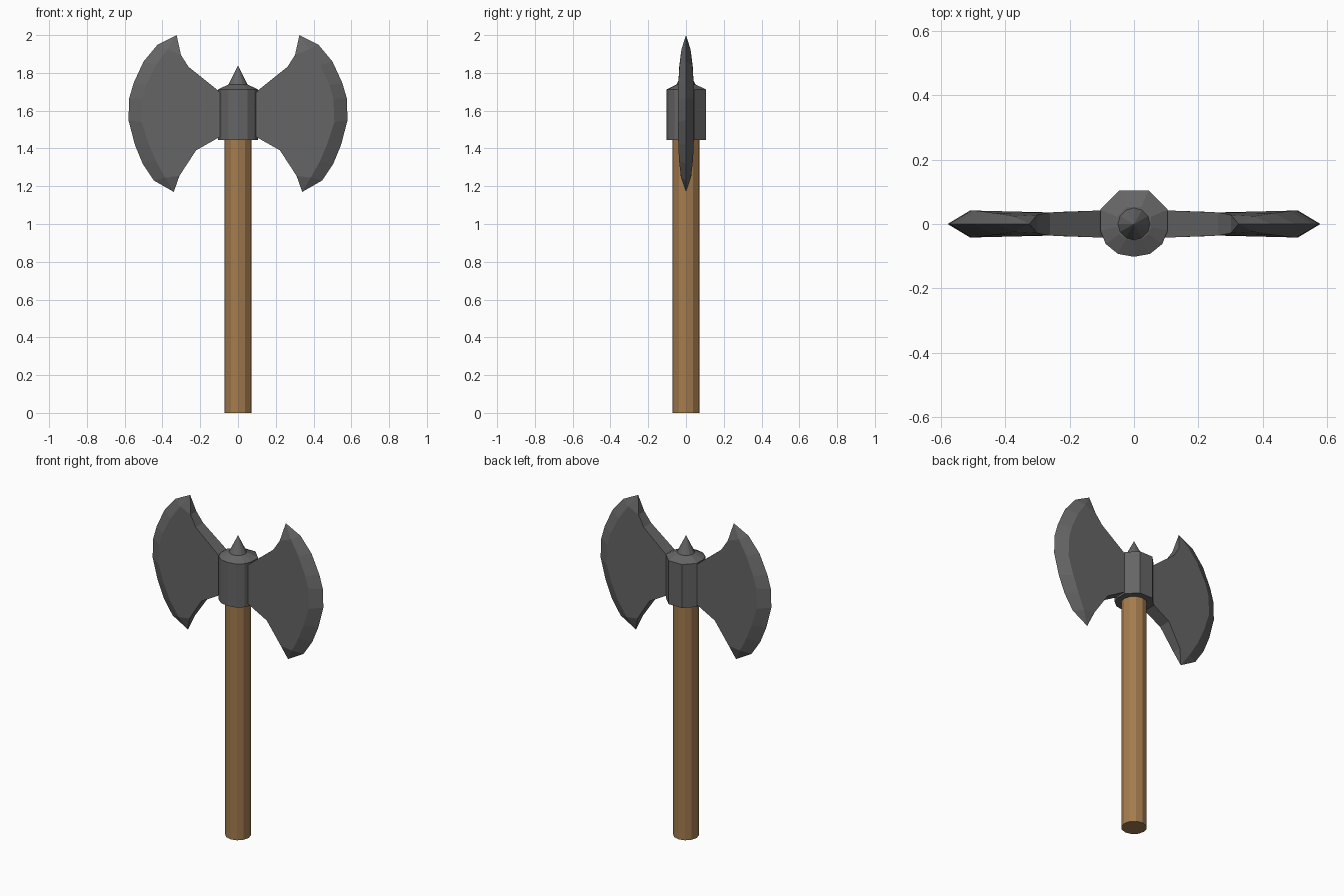
import bpy, bmesh
from math import sin, cos, pi

if "Cube" in bpy.data.objects:
    bpy.data.objects.remove(bpy.data.objects["Cube"])


def material(name, color):
    m = bpy.data.materials.new(name)
    m.diffuse_color = (*color, 1)
    m.use_nodes = True
    m.node_tree.nodes["Principled BSDF"].inputs["Base Color"].default_value = m.diffuse_color
    return m


steel = material("steel", (0.13, 0.13, 0.13))
wood = material("wood", (0.37, 0.2, 0.075))


def finish(name, verts, faces, mat):
    me = bpy.data.meshes.new(name)
    me.from_pydata(verts, [], faces)
    bm = bmesh.new()
    bm.from_mesh(me)
    bmesh.ops.recalc_face_normals(bm, faces=bm.faces)
    bm.to_mesh(me)
    bm.free()
    me.materials.append(mat)
    ob = bpy.data.objects.new(name, me)
    bpy.context.collection.objects.link(ob)
    return ob


def loft(name, rings, mat):
    """Skin a stack of rings with equal point counts and cap both ends."""
    n = len(rings[0])
    verts = [p for r in rings for p in r]
    faces = [(k * n + i, k * n + (i + 1) % n, (k + 1) * n + (i + 1) % n, (k + 1) * n + i)
             for k in range(len(rings) - 1) for i in range(n)]
    top = (len(rings) - 1) * n
    faces += [tuple(range(n)), tuple(range(top, top + n))]
    return finish(name, verts, faces, mat)


def circle(r, z, n=12):
    return [(r * cos(2 * pi * i / n), r * sin(2 * pi * i / n), z) for i in range(n)]


# wooden handle
loft("handle", [circle(0.072, 0), circle(0.072, 1.6)], wood)

# collar: rounded front, flat chamfered back
half = [(0.045, 0.105), (0.105, 0.045), (0.105, -0.02), (0.088, -0.062), (0.05, -0.093)]
section = half + [(0, -0.102)] + [(-x, y) for x, y in reversed(half)]
loft("collar", [[(x * s, y * s, z) for x, y in section]
                for s, z in ((1, 1.445), (1, 1.712), (0.5, 1.738))], steel)

# top spike
ring = circle(0.054, 1.73)
n = len(ring)
finish("top_spike", ring + [(0, 0, 1.84)],
       [(i, (i + 1) % n, n) for i in range(n)] + [tuple(range(n))], steel)

# blade outline: (x, z, half thickness)
upper = [(0.08, 1.68, 0.042), (0.107, 1.708, 0.042), (0.262, 1.832, 0.036), (0.302, 1.895, 0.028)]
lower = [(0.31, 1.255, 0.028), (0.222, 1.39, 0.038), (0.107, 1.455, 0.042), (0.08, 1.47, 0.042)]
bevel = [(0.375, 1.925, 0.024), (0.435, 1.84, 0.034), (0.485, 1.735, 0.041), (0.505, 1.665, 0.042),
         (0.51, 1.54, 0.042), (0.475, 1.43, 0.041), (0.435, 1.335, 0.037), (0.385, 1.245, 0.026)]
edge = [(0.325, 2.0), (0.425, 1.95), (0.5, 1.86), (0.553, 1.745), (0.576, 1.665),
        (0.58, 1.55), (0.546, 1.42), (0.505, 1.32), (0.445, 1.23), (0.34, 1.17)]


def blade(name, side):
    face = upper + bevel + lower
    m, u, b = len(face), len(upper), len(bevel)
    verts = [(side * x, s * t, z) for s in (-1, 1) for x, z, t in face]
    verts += [(side * x, 0, z) for x, z in edge]
    e = 2 * m
    tip, heel = e, e + len(edge) - 1
    faces = []
    for o in (0, m):
        # broad cheek and ground cutting edge
        faces.append(tuple(range(o, o + m)))
        faces += [(o + u + i, o + u + i + 1, e + i + 2, e + i + 1) for i in range(b - 1)]
        faces += [(o + u - 1, o + u, tip), (o + u, tip + 1, tip),
                  (o + u + b - 1, o + u + b, heel), (o + u + b - 1, heel, heel - 1)]
    # thick concave walls and inner end
    walls = list(range(u - 1)) + list(range(u + b, m))
    faces += [(i, (i + 1) % m, m + (i + 1) % m, m + i) for i in walls]
    faces += [(u - 1, m + u - 1, tip), (u + b, m + u + b, heel)]
    return finish(name, verts, faces, steel)


blade("right_blade", 1)
blade("left_blade", -1)
